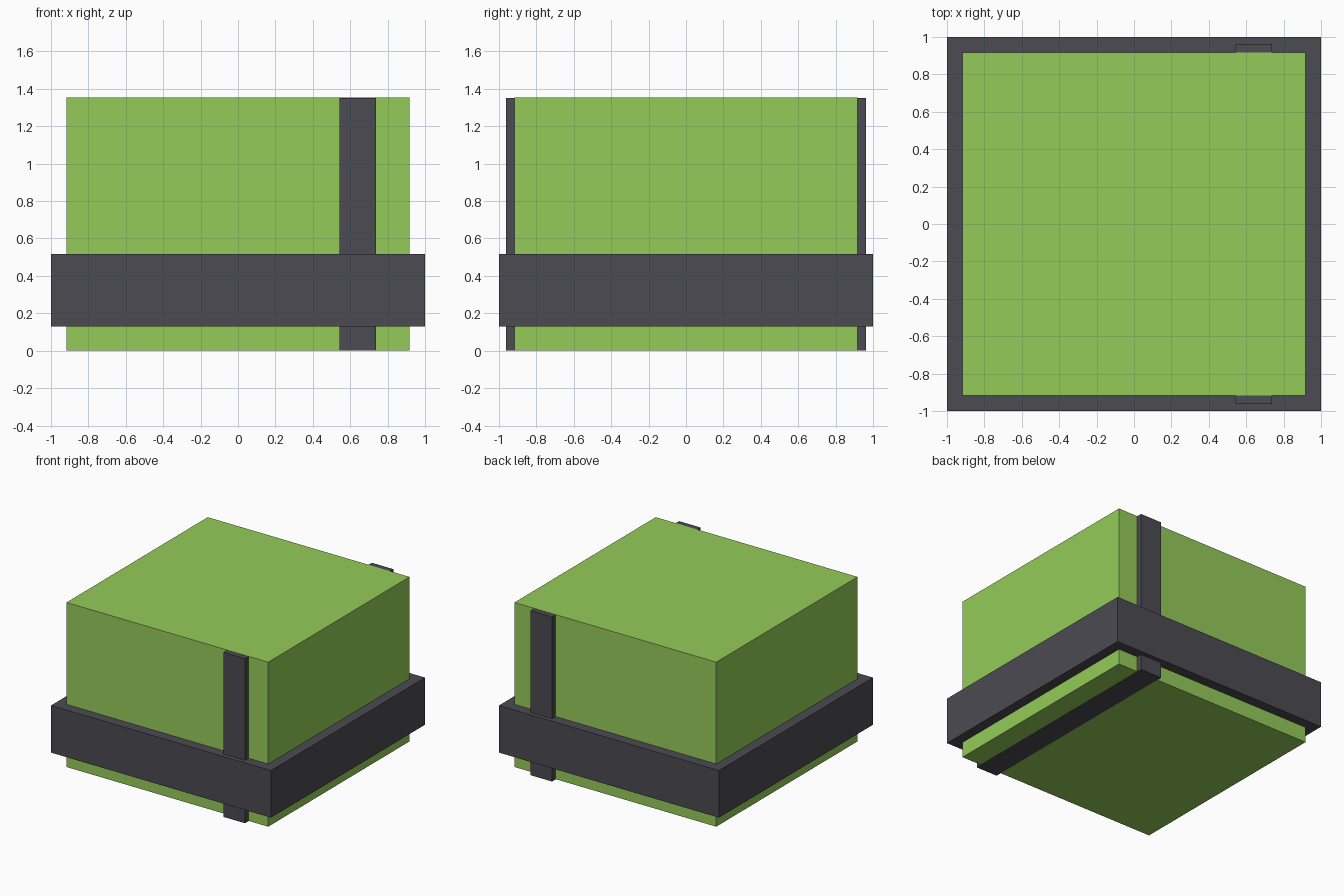
import bpy
from mathutils import Vector

cube = bpy.data.objects.get("Cube")
if cube:
    bpy.data.objects.remove(cube, do_unlink=True)


def make_material(name, rgb):
    mat = bpy.data.materials.new(name)
    mat.use_nodes = True
    colour = (*rgb, 1.0)
    mat.diffuse_color = colour
    mat.node_tree.nodes["Principled BSDF"].inputs["Base Color"].default_value = colour
    return mat


def add_box(name, low, high, mat):
    low, high = Vector(low), Vector(high)
    bpy.ops.mesh.primitive_cube_add(size=1, location=(low + high) / 2)
    box = bpy.context.object
    box.name = name
    box.scale = high - low
    bpy.ops.object.transform_apply(location=False, rotation=False, scale=True)
    box.data.materials.append(mat)
    return box


green = make_material("leaf green", (0.30, 0.60, 0.10))
charcoal = make_material("charcoal", (0.07, 0.07, 0.085))

HALF = 0.917      # half width of the block
HEIGHT = 1.354    # height of the block
LIP = 0.002       # keeps strap and block faces from coinciding

# Main block, resting just above the underside of the strap
add_box("block", (-HALF, -HALF, LIP), (HALF, HALF, HEIGHT), green)

# Wide band wrapped around the lower part
add_box("band", (-1, -1, 0.13), (1, 1, 0.517), charcoal)

# Narrow strap passing front to back, flush with the block
add_box("strap", (0.543, -0.963, 0), (0.738, 0.963, HEIGHT - LIP), charcoal)
